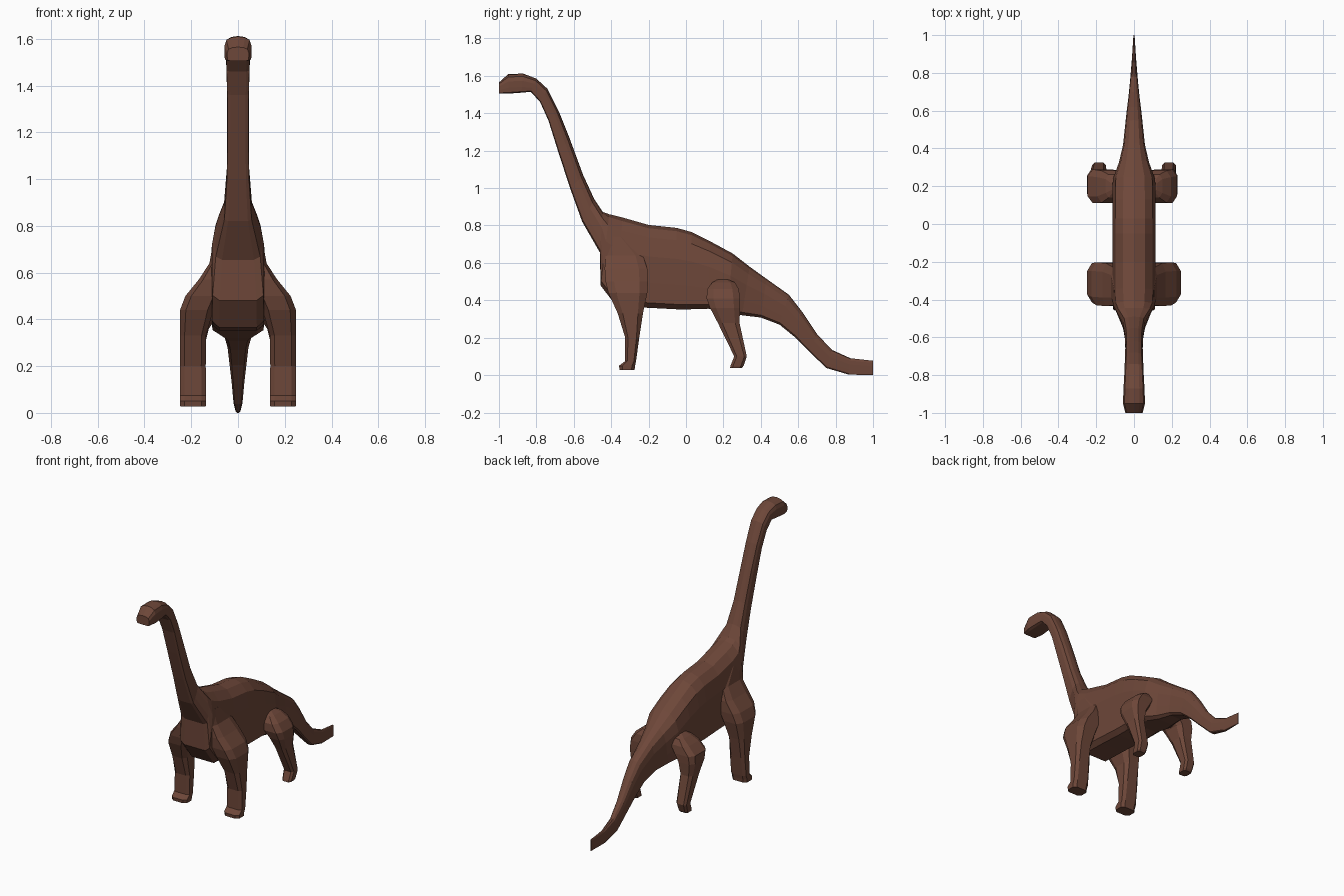
import bpy, bmesh

hide = bpy.data.materials.new("brown hide")
hide.diffuse_color = (0.155, 0.063, 0.041, 1)


def loft(name, rings):
    """Skin a list of equal-length vertex rings into one closed flat-shaded mesh."""
    bm = bmesh.new()
    loops = [[bm.verts.new(p) for p in ring] for ring in rings]
    n = len(loops[0])
    for a, b in zip(loops, loops[1:]):
        for i in range(n):
            j = (i + 1) % n
            bm.faces.new((a[i], a[j], b[j], b[i]))
    bm.faces.new(loops[0])
    bm.faces.new(loops[-1])
    bmesh.ops.recalc_face_normals(bm, faces=bm.faces[:])
    me = bpy.data.meshes.new(name)
    bm.to_mesh(me)
    bm.free()
    me.materials.append(hide)
    ob = bpy.data.objects.new(name, me)
    bpy.context.collection.objects.link(ob)
    return ob


# Body, neck, head and tail: top point (y, z), bottom point (y, z), half width
SPINE = [
    (-1.00, 1.565, -1.00, 1.505, .046),
    (-.95, 1.61, -.95, 1.505, .058),
    (-.87, 1.612, -.88, 1.510, .056),
    (-.80, 1.585, -.83, 1.515, .052),
    (-.74, 1.53, -.78, 1.46, .050),
    (-.68, 1.41, -.735, 1.36, .047),
    (-.62, 1.26, -.685, 1.20, .046),
    (-.55, 1.07, -.62, 1.00, .048),
    (-.49, .94, -.555, .82, .060),
    (-.445, .872, -.46, .655, .098),
    (-.41, .860, -.457, .48, .112),
    (-.34, .843, -.37, .365, .115),
    (-.20, .803, -.20, .360, .115),
    (-.05, .787, -.05, .352, .115),
    (.03, .765, .02, .352, .115),
    (.13, .715, .12, .355, .115),
    (.25, .65, .22, .335, .112),
    (.34, .58, .30, .320, .080),
    (.43, .515, .40, .308, .058),
    (.55, .43, .50, .270, .046),
    (.62, .34, .58, .205, .038),
    (.70, .22, .66, .125, .028),
    (.78, .135, .75, .038, .020),
    (.88, .09, .87, .003, .011),
    (1.0, .077, 1.0, .000, .003),
]
# half cross-section: (fraction of half width, fraction from top to bottom)
HALF = [(.0, .0), (.5, .04), (.86, .15), (1, .38), (1, .70), (.97, .94), (.7, 1)]
SECTION = HALF + [(-x, t) for x, t in reversed(HALF[1:])]
loft("body_neck_and_tail", [
    [(x * w, yt + (yb - yt) * t, zt + (zb - zt) * t) for x, t in SECTION]
    for yt, zt, yb, zb, w in SPINE])


def leg(name, side, levels, flare=0.0):
    """Octagonal leg from levels of (z, y front, y back, x inner, x outer)."""
    octagon = [(-1, -.6), (-.65, -1), (.65, -1), (1, -.6),
               (1, .6), (.65, 1), (-.65, 1), (-1, .6)]
    rings = []
    for z, y0, y1, x0, x1 in levels:
        if x1 > .223:
            x1 += flare
        rings.append([(side * ((x0 + x1) / 2 + u * (x1 - x0) / 2),
                       (y0 + y1) / 2 + v * (y1 - y0) / 2, z) for u, v in octagon])
    loft(name, rings)


FRONT = [
    (.028, -.355, -.275, .138, .247),
    (.050, -.358, -.272, .137, .248),
    (.075, -.325, -.267, .137, .248),
    (.20, -.325, -.250, .138, .248),
    (.33, -.365, -.230, .137, .248),
    (.44, -.415, -.207, .105, .248),
    (.50, -.430, -.203, .080, .225),
    (.57, -.435, -.207, .060, .168),
    (.64, -.430, -.230, .050, .122),
    (.74, -.430, -.330, .050, .105),
]
HIND = [
    (.038, .235, .298, .155, .215),
    (.050, .238, .308, .152, .218),
    (.10, .258, .325, .148, .222),
    (.28, .170, .286, .145, .225),
    (.36, .128, .289, .125, .238),
    (.41, .110, .289, .090, .235),
    (.46, .113, .282, .060, .195),
    (.495, .140, .262, .060, .150),
    (.512, .170, .225, .060, .118),
]
for label, s in (("left", -1), ("right", 1)):
    leg("front_leg_" + label, s, FRONT)
    leg("hind_leg_" + label, s, HIND, .01 if s < 0 else -.008)
